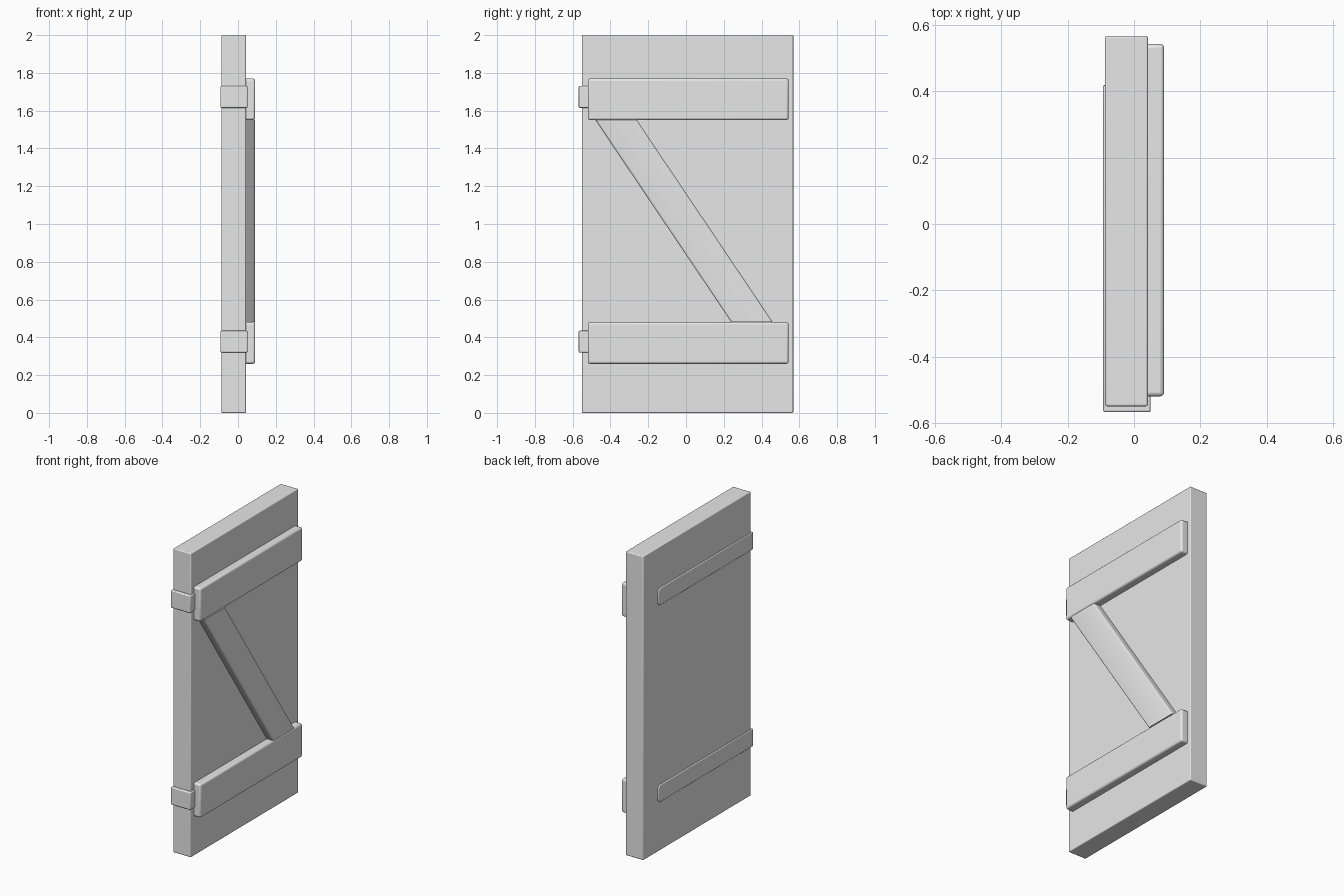
import bpy, bmesh, math
from mathutils import Vector

cube = bpy.data.objects.get("Cube")
if cube:
    bpy.data.objects.remove(cube, do_unlink=True)

# Single flat grey
grey = bpy.data.materials.new("light_grey")
grey.use_nodes = True
grey.diffuse_color = (0.8, 0.8, 0.8, 1)
grey.node_tree.nodes["Principled BSDF"].inputs["Base Color"].default_value = (0.8, 0.8, 0.8, 1)


def prism(name, profile, sweep, bevel, rounded=None, radius=0.03):
    """Extrude a profile along sweep, round chosen edges, then soften all edges."""
    bm = bmesh.new()
    face = bm.faces.new([bm.verts.new(p) for p in profile])
    out = bmesh.ops.extrude_face_region(bm, geom=[face])
    verts = [g for g in out["geom"] if isinstance(g, bmesh.types.BMVert)]
    bmesh.ops.translate(bm, verts=verts, vec=Vector(sweep))
    bmesh.ops.recalc_face_normals(bm, faces=bm.faces)
    if rounded:
        edges = [e for e in bm.edges if rounded(e)]
        bmesh.ops.bevel(bm, geom=edges, offset=radius, segments=4,
                        profile=0.5, affect='EDGES')
    mesh = bpy.data.meshes.new(name)
    bm.to_mesh(mesh)
    bm.free()
    mesh.materials.append(grey)
    ob = bpy.data.objects.new(name, mesh)
    bpy.context.collection.objects.link(ob)
    if bevel:
        mod = ob.modifiers.new("soft_edges", 'BEVEL')
        mod.width, mod.segments, mod.limit_method = bevel, 3, 'ANGLE'
        mod.angle_limit = math.radians(40)
    bpy.ops.object.select_all(action='DESELECT')
    ob.select_set(True)
    bpy.context.view_layer.objects.active = ob
    bpy.ops.object.shade_smooth_by_angle(angle=math.radians(35))
    return ob


def board(name, x0, x1, y0, y1, z0, z1, bevel):
    profile = [(x0, y0, z0), (x0, y1, z0), (x0, y1, z1), (x0, y0, z1)]
    return prism(name, profile, (x1 - x0, 0, 0), bevel)


# Door slab
BACK, FACE, OUTER = -0.087, 0.042, 0.091
board("door_panel", BACK, FACE, -0.55, 0.568, 0, 2, 0.006)

# Horizontal battens
for name, z in (("lower_batten", 0.26), ("upper_batten", 1.55)):
    board(name, FACE - 0.012, OUTER, -0.52, 0.543, z, z + 0.22, 0.012)

# Diagonal brace, with only its two long outer edges rounded
inner = FACE - 0.01
prism("diagonal_brace",
      [(inner, -0.48, 1.55), (inner, -0.26, 1.55),
       (inner, 0.46, 0.48), (inner, 0.24, 0.48)],
      (OUTER - inner, 0, 0), 0,
      lambda e: all(v.co.x > FACE for v in e.verts)
      and abs(e.verts[0].co.z - e.verts[1].co.z) > 0.5, 0.012)


# Hinge straps wrapping the front edge, long arm on the rear face
def strap_end(e):
    a, b = (v.co for v in e.verts)
    return abs(a.z - b.z) < 0.001 and abs(a.y - b.y) < 0.001 and a.y > 0.4


for name, z in (("lower_hinge", 0.32), ("upper_hinge", 1.615)):
    left, right, front, tail = -0.093, 0.05, -0.568, 0.42
    outline = [(left, tail), (left, front), (right, front), (right, -0.5),
               (FACE - 0.01, -0.5), (FACE - 0.01, -0.54),
               (BACK + 0.01, -0.54), (BACK + 0.01, tail)]
    prism(name, [(x, y, z) for x, y in outline], (0, 0, 0.115), 0.006, strap_end)
